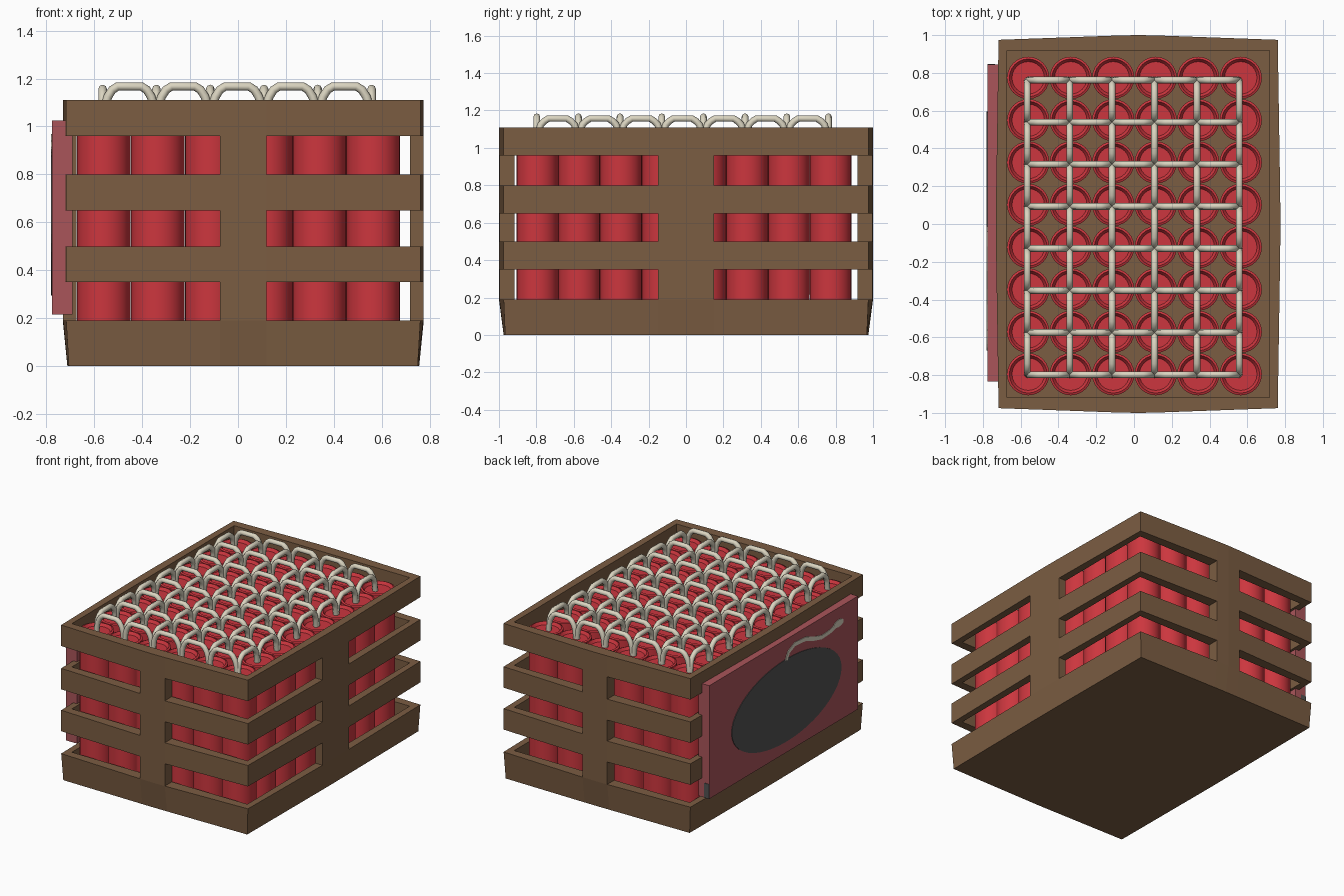
import bpy, bmesh, math
from mathutils import Vector

if "Cube" in bpy.data.objects:
    bpy.data.objects.remove(bpy.data.objects["Cube"])


def material(name, r, g, b):
    lin = [((c / 255 + 0.055) / 1.055) ** 2.4 for c in (r, g, b)]
    m = bpy.data.materials.new(name)
    m.diffuse_color = (*lin, 1)
    m.use_nodes = True
    m.node_tree.nodes["Principled BSDF"].inputs["Base Color"].default_value = m.diffuse_color
    return m


WOOD = material("brown wood", 123, 93, 66)
RED = material("stick red", 204, 54, 62)
SIGN = material("faded red", 170, 85, 90)
CORD = material("cream cord", 218, 212, 192)
GREY = material("dark grey", 82, 82, 82)


def add_mesh(name, bm, mat):
    bmesh.ops.recalc_face_normals(bm, faces=bm.faces)
    me = bpy.data.meshes.new(name)
    bm.to_mesh(me)
    bm.free()
    me.materials.append(mat)
    ob = bpy.data.objects.new(name, me)
    bpy.context.collection.objects.link(ob)
    return ob


def box(name, lo, hi, mat):
    bm = bmesh.new()
    bmesh.ops.create_cube(bm, size=1)
    for v in bm.verts:
        v.co = [lo[i] + (v.co[i] + 0.5) * (hi[i] - lo[i]) for i in range(3)]
    return add_mesh(name, bm, mat)


# Crate: a wall of cells round the box; bands are full, gaps keep only the middle posts
CX = 0.022
LEVELS = [0, 0.19, 0.35, 0.50, 0.65, 0.80, 0.96, 1.11]
IN_X, IN_Y = 0.695, 0.918


def wall_loop(hx, hy, bulge_x, bulge_y):
    """Outline with bulged sides: corner, post edge, middle, post edge per side."""
    px, py = 0.0975, 0.15
    side_a = [(-hx, -hy), (-px, -hy - bulge_y * 0.93), (0, -hy - bulge_y), (px, -hy - bulge_y * 0.93)]
    side_b = [(hx, -hy), (hx + bulge_x * 0.93, -py), (hx + bulge_x, 0), (hx + bulge_x * 0.93, py)]
    half = side_a + side_b
    return half + [(-x, -y) for x, y in half]


bm = bmesh.new()
outer, inner = [], []
for k, z in enumerate(LEVELS):
    o = wall_loop(0.728, 0.967, 0.006, 0.008) if k == 0 else wall_loop(0.739, 0.975, 0.014, 0.025)
    outer.append([bm.verts.new((x + CX, y, z)) for x, y in o])
    inner.append([bm.verts.new((x + CX, y, z)) for x, y in wall_loop(IN_X, IN_Y, 0, 0)])


def solid(i, k):
    return 0 <= k < len(LEVELS) - 1 and (k % 2 == 0 or i % 4 in (1, 2))


for k in range(len(LEVELS) - 1):
    for i in range(16):
        if not solid(i, k):
            continue
        j = (i + 1) % 16
        for ring in (outer, inner):
            bm.faces.new((ring[k][i], ring[k][j], ring[k + 1][j], ring[k + 1][i]))
        for other, lv in ((k - 1, k), (k + 1, k + 1)):
            if not solid(i, other):
                bm.faces.new((outer[lv][i], outer[lv][j], inner[lv][j], inner[lv][i]))
        for other, c in ((i - 1, i), (i + 1, j)):
            if not solid(other % 16, k):
                bm.faces.new((outer[k][c], outer[k + 1][c], inner[k + 1][c], inner[k][c]))
add_mesh("crate_walls", bm, WOOD)
box("crate_floor", (CX - IN_X - 0.01, -IN_Y - 0.01, 0.0), (CX + IN_X + 0.01, IN_Y + 0.01, 0.03), WOOD)

# Red sticks: one turned profile with a sunken top, repeated on a 6 x 8 grid
bm = bmesh.new()
profile = [(0.112, 0.03), (0.112, 1.05), (0.1, 1.055), (0.086, 1.035)]
N = 24
rings = [[bm.verts.new((r * math.cos(2 * math.pi * s / N), r * math.sin(2 * math.pi * s / N), z))
          for s in range(N)] for r, z in profile]
for a, b in zip(rings, rings[1:]):
    for s in range(N):
        bm.faces.new((a[s], a[(s + 1) % N], b[(s + 1) % N], b[s]))
bm.faces.new(rings[0])
bm.faces.new(rings[-1])
stick = add_mesh("red_stick", bm, RED)
for f in stick.data.polygons:
    f.use_smooth = abs(f.normal.z) < 0.1
bpy.context.view_layer.objects.active = stick
stick.select_set(True)
bpy.ops.object.shade_smooth_by_angle(angle=math.radians(30))
for c in range(6):
    for r in range(8):
        ob = stick
        if c or r:
            ob = bpy.data.objects.new("red_stick", stick.data)
            bpy.context.collection.objects.link(ob)
        ob.location = (-0.56 + 0.225 * c, -0.795 + 0.2241 * r, 0)

# Cords: small arches linking neighbouring sticks both ways
cu = bpy.data.curves.new("linking_cords", "CURVE")
cu.dimensions = "3D"
cu.bevel_depth = 0.018
cu.bevel_resolution = 2
cu.use_fill_caps = True


def arch(a, b, top):
    shape = [(0.02, 1.03), (0.05, 1.09), (0.1, 1.125), (0.18, top - 0.014), (0.28, top)]
    shape += [(1 - t, z) for t, z in reversed(shape)]
    sp = cu.splines.new("POLY")
    sp.points.add(len(shape) - 1)
    for p, (t, z) in zip(sp.points, shape):
        p.co = (a[0] + (b[0] - a[0]) * t, a[1] + (b[1] - a[1]) * t, z, 1)
    sp.use_smooth = True


def node(c, r):
    return (-0.565 + 0.2245 * c, -0.798 + 0.2228 * r)


for c in range(6):
    for r in range(8):
        if c < 5:
            arch(node(c, r), node(c + 1, r), 1.167)
        if r < 7:
            arch(node(c, r), node(c, r + 1), 1.157)
cords = bpy.data.objects.new("linking_cords", cu)
bpy.context.collection.objects.link(cords)
cu.materials.append(CORD)

# Sign board on the left side, with a dark corner on its back end
box("sign_board", (-0.776, -0.835, 0.215), (-0.69, 0.845, 1.025), SIGN)
box("sign_corner", (-0.776, 0.84, 0.215), (-0.735, 0.848, 0.32), GREY)


def sign_plate(name, outline, mat):
    """Thin plate on the sign face from a (y, z) outline."""
    bm = bmesh.new()
    f = bm.faces.new([bm.verts.new((-0.774, y, z)) for y, z in outline])
    ext = bmesh.ops.extrude_face_region(bm, geom=[f])["geom"]
    for v in ext:
        if isinstance(v, bmesh.types.BMVert):
            v.co.x = -0.780
    return add_mesh(name, bm, mat)


def ellipse(cy, cz, ry, rz, n):
    return [(cy + ry * math.cos(2 * math.pi * i / n), cz + rz * math.sin(2 * math.pi * i / n))
            for i in range(n)]


# Painted picture: dark oval, wavy cord and round cord end
sign_plate("painted_oval", ellipse(-0.025, 0.59, 0.62, 0.295, 48), GREY)
path = [Vector(p) for p in ((-0.02, 0.87), (-0.05, 0.925), (-0.12, 0.955), (-0.245, 0.945),
                            (-0.34, 0.91), (-0.425, 0.888), (-0.52, 0.893), (-0.61, 0.915))]
left, right = [], []
for i, p in enumerate(path):
    d = (path[min(i + 1, len(path) - 1)] - path[max(i - 1, 0)]).normalized() * 0.014
    left.append((p.x - d.y, p.y + d.x))
    right.append((p.x + d.y, p.y - d.x))
sign_plate("painted_cord", left + right[::-1], CORD)
sign_plate("painted_cord_end", ellipse(-0.615, 0.915, 0.055, 0.026, 16), CORD)
